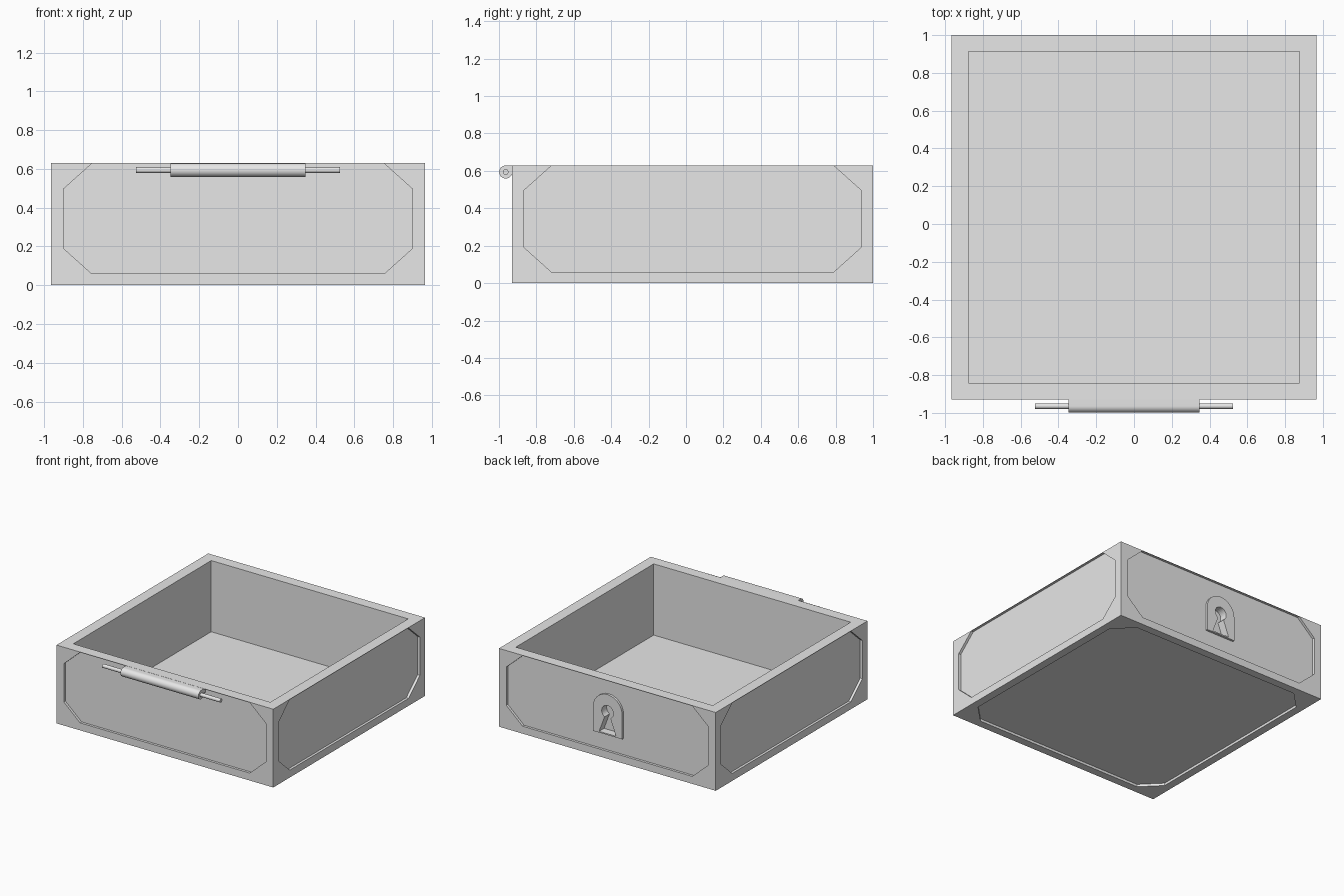
import bpy, bmesh
from math import cos, sin, pi, radians
from mathutils import Vector

if "Cube" in bpy.data.objects:
    bpy.data.objects.remove(bpy.data.objects["Cube"], do_unlink=True)

# One plain grey material
grey = bpy.data.materials.new("light_grey")
grey.use_nodes = True
COLOUR = (0.8, 0.8, 0.8, 1)
grey.diffuse_color = COLOUR
grey.node_tree.nodes["Principled BSDF"].inputs["Base Color"].default_value = COLOUR

X, Y, Z = Vector((1, 0, 0)), Vector((0, 1, 0)), Vector((0, 0, 1))
HALF, HEIGHT, WALL, FLOOR, RECESS = 0.965, 0.63, 0.088, 0.057, 0.02
CENTRE = Y * 0.035


def prism(name, points, origin, u, v, along):
    """Extrude a 2D outline lying in the plane (u, v) along a vector."""
    bm = bmesh.new()
    face = bm.faces.new([bm.verts.new(origin + u * a + v * b) for a, b in points])
    new = bmesh.ops.extrude_face_region(bm, geom=[face])["geom"]
    bmesh.ops.translate(bm, vec=along, verts=[e for e in new if isinstance(e, bmesh.types.BMVert)])
    bmesh.ops.recalc_face_normals(bm, faces=bm.faces)
    mesh = bpy.data.meshes.new(name)
    bm.to_mesh(mesh)
    bm.free()
    mesh.materials.append(grey)
    obj = bpy.data.objects.new(name, mesh)
    bpy.context.collection.objects.link(obj)
    return obj


def select(obj):
    bpy.ops.object.select_all(action="DESELECT")
    obj.select_set(True)
    bpy.context.view_layer.objects.active = obj


def cut(obj, cutter):
    select(obj)
    mod = obj.modifiers.new("cut", "BOOLEAN")
    mod.operation, mod.solver, mod.object = "DIFFERENCE", "EXACT", cutter
    bpy.ops.object.modifier_apply(modifier=mod.name)


def discard(obj):
    bpy.data.objects.remove(obj, do_unlink=True)


def smooth(obj):
    select(obj)
    bpy.ops.object.shade_smooth_by_angle(angle=radians(30))


def rect(a, b):
    return [(-a, -b), (a, -b), (a, b), (-a, b)]


def octagon(w, low, high, ca, cb):
    return [(-w + ca, low), (w - ca, low), (w, low + cb), (w, high - cb),
            (w - ca, high), (-w + ca, high), (-w, high - cb), (-w, low + cb)]


def arc(radius, start, end, steps, cz=0):
    angles = [radians(start + (end - start) * i / steps) for i in range(steps + 1)]
    return [(radius * cos(t), cz + radius * sin(t)) for t in angles]


# Open tray with recessed panels on its sides and underside
tray = prism("tray_body", rect(HALF, HALF), CENTRE, X, Y, Z * HEIGHT)
cutters = [prism("cavity_cutter", rect(HALF - WALL, HALF - WALL),
                 CENTRE + Z * FLOOR, X, Y, Z)]
for out in (X, -X, Y, -Y):
    cutters.append(prism("panel_cutter", octagon(0.9, 0.06, 0.627, 0.145, 0.13),
                         CENTRE + out * (HALF - RECESS), Z.cross(out), Z, out * 0.1))
cutters.append(prism("underside_cutter", octagon(0.9, -0.9, 0.9, 0.145, 0.145),
                     CENTRE + Z * RECESS, X, Y, -Z * 0.1))
for cutter in cutters:
    cut(tray, cutter)
    discard(cutter)

# Arched lock plate on the back, with a flared keyhole
plate_points = [(-0.13, 0.19), (0.13, 0.19)] + arc(0.13, 0, 180, 24, 0.385)
lock_plate = prism("lock_plate", plate_points, Y * 0.979, X, Z, Y * 0.019)
key_points = [(-0.075, 0.17), (0.075, 0.17)] + arc(0.052, -60, 240, 24, 0.375)
key_points[0], key_points[1] = (-0.075, 0.2), (0.075, 0.2)
keyhole = prism("keyhole_cutter", key_points, Y * 0.935, X, Z, Y * 0.1)
for part in (tray, lock_plate):
    cut(part, keyhole)
discard(keyhole)
smooth(lock_plate)

# Hinge barrel joined to the front rim, with a pin through it
hinge = Y * -0.964 + Z * 0.594
barrel_points = arc(0.035, 90, 360, 30) + [(0.057, 0), (0.057, 0.035)]
barrel = prism("hinge_barrel", barrel_points, hinge - X * 0.347, Y, Z, X * 0.694)
pin = prism("hinge_pin", arc(0.015, 0, 345, 23), hinge - X * 0.525, Y, Z, X * 1.05)
for part in (barrel, pin):
    smooth(part)
